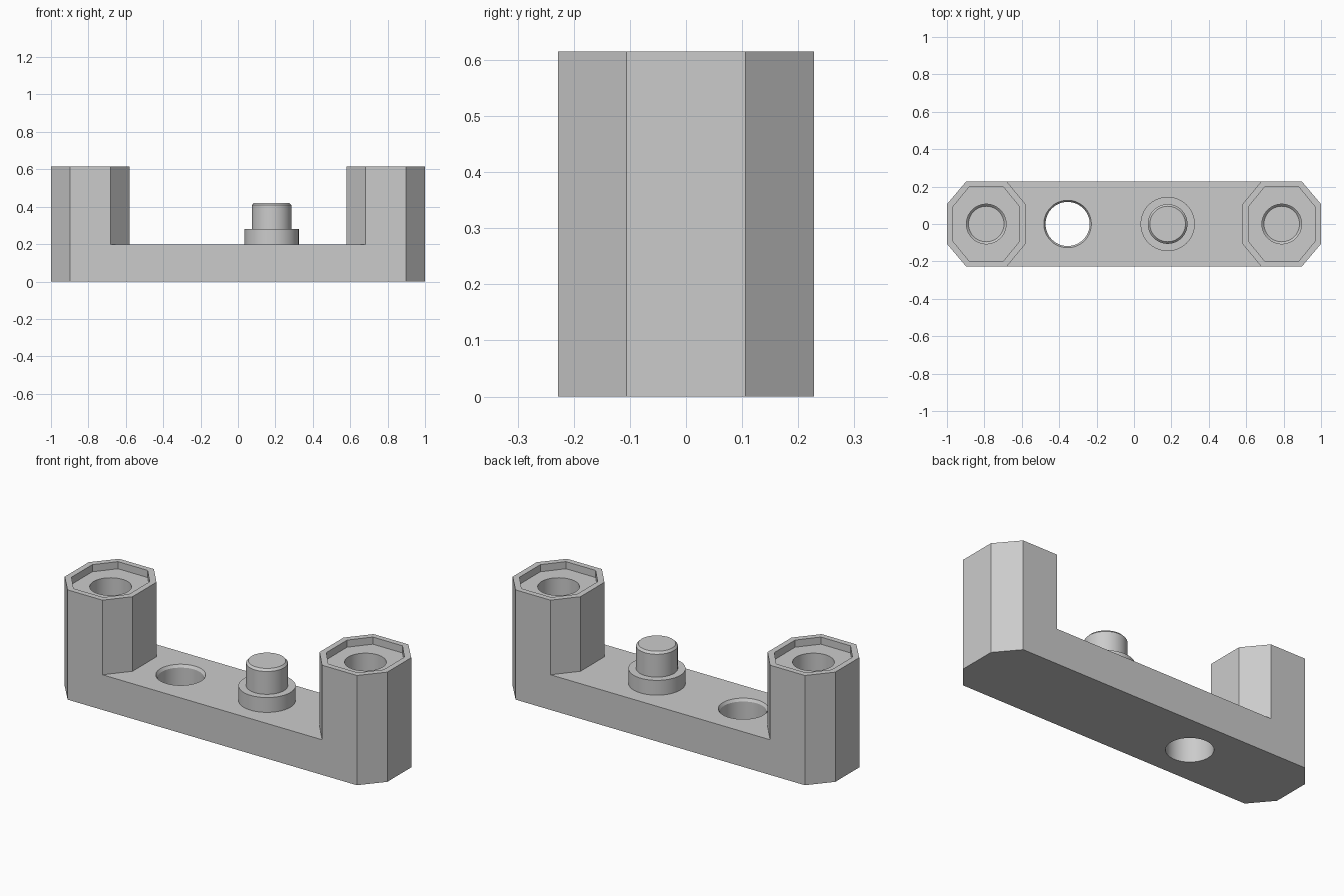
import bpy, math

if "Cube" in bpy.data.objects:
    bpy.data.objects.remove(bpy.data.objects["Cube"])

grey = bpy.data.materials.new("mid grey")
grey.diffuse_color = (0.6, 0.6, 0.6, 1)
grey.use_nodes = True
grey.node_tree.nodes["Principled BSDF"].inputs["Base Color"].default_value = grey.diffuse_color


def finish(name, verts, faces):
    mesh = bpy.data.meshes.new(name)
    mesh.from_pydata(verts, [], faces)
    mesh.materials.append(grey)
    ob = bpy.data.objects.new(name, mesh)
    bpy.context.collection.objects.link(ob)
    return ob


def stack(name, rings):
    """Solid skinned through closed rings, listed bottom to top."""
    n = len(rings[0])
    verts = [p for ring in rings for p in ring]
    faces = [tuple(range(n))[::-1], tuple(range(len(verts) - n, len(verts)))]
    for k in range(len(rings) - 1):
        a, b = k * n, (k + 1) * n
        faces += [(a + i, a + (i + 1) % n, b + (i + 1) % n, b + i) for i in range(n)]
    return finish(name, verts, faces)


def prism(name, outline, z0, z1):
    return stack(name, [[(x, y, z) for x, y in outline] for z in (z0, z1)])


def turned(name, cx, profile, n=64):
    """Round part from (radius, height) pairs, bottom to top."""
    ang = [2 * math.pi * i / n for i in range(n)]
    return stack(name, [[(cx + r * math.cos(a), r * math.sin(a), z) for a in ang]
                        for r, z in profile])


def octagon(cx, hx, hy, fx, fy):
    return [(cx + hx, -fy), (cx + hx, fy), (cx + fx, hy), (cx - fx, hy),
            (cx - hx, fy), (cx - hx, -fy), (cx - fx, -hy), (cx + fx, -hy)]


def cut(target, cutter):
    mod = target.modifiers.new("cut", 'BOOLEAN')
    mod.operation = 'DIFFERENCE'
    mod.solver = 'EXACT'
    mod.object = cutter
    cutter.hide_render = True
    cutter.hide_set(True)


def smooth(ob):
    bpy.ops.object.select_all(action='DESELECT')
    ob.select_set(True)
    bpy.context.view_layer.objects.active = ob
    bpy.ops.object.shade_smooth_by_angle(angle=math.radians(25))


BASE, TOP, FLOOR = 0.197, 0.615, 0.575

# Bracket: long chamfered block with the middle cleared between the two posts
bracket = prism("bracket", octagon(0, 1, 0.228, 0.897, 0.106), 0, TOP)
gap = [(0.58, -0.106), (0.58, 0.106), (0.782, 0.35), (-0.782, 0.35),
       (-0.58, 0.106), (-0.58, -0.106), (-0.782, -0.35), (0.782, -0.35)]
cut(bracket, prism("gap_cutter", gap, BASE, 0.8))

# Recess and blind socket in each post
for side, cx in (("left", -0.79), ("right", 0.79)):
    cut(bracket, prism(side + "_recess_cutter",
                       octagon(cx, 0.178, 0.197, 0.092, 0.092), FLOOR, 0.7))
    cut(bracket, turned(side + "_socket_cutter", cx,
                        [(0.095, 0.42), (0.106, 0.432), (0.106, 0.65)]))

# Through hole with a chamfered mouth
cut(bracket, turned("hole_cutter", -0.355,
                    [(0.118, -0.1), (0.118, BASE - 0.015),
                     (0.127, BASE), (0.127, BASE + 0.05)]))

# Apply the cuts, then drop the cutters
bpy.context.view_layer.update()
graph = bpy.context.evaluated_depsgraph_get()
solid = bpy.data.meshes.new_from_object(bracket.evaluated_get(graph))
bracket.modifiers.clear()
bracket.data = solid
for ob in [o for o in bpy.data.objects if o.name.endswith("cutter")]:
    bpy.data.objects.remove(ob)
smooth(bracket)

# Peg standing on a collar
peg = turned("peg", 0.18, [(0.145, BASE - 0.002), (0.145, 0.28), (0.106, 0.28),
                           (0.106, 0.408), (0.095, 0.42)])
smooth(peg)
